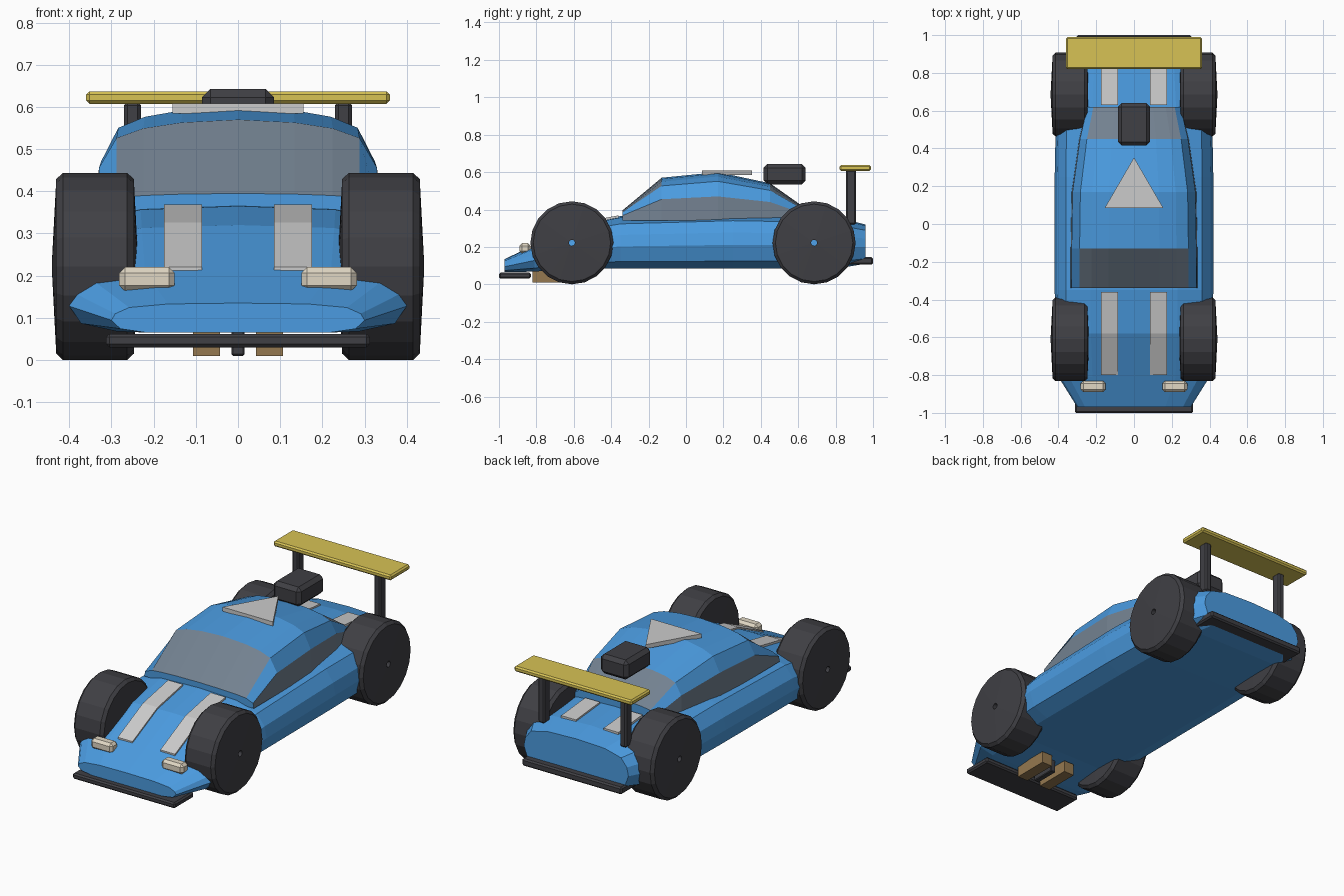
import bpy, bmesh, math

if "Cube" in bpy.data.objects:
    bpy.data.objects.remove(bpy.data.objects["Cube"])


def paint(name, rgb):
    m = bpy.data.materials.new(name)
    m.diffuse_color = (*rgb, 1)
    m.use_nodes = True
    m.node_tree.nodes["Principled BSDF"].inputs["Base Color"].default_value = m.diffuse_color
    return m


BLUE = paint("blue_paint", (0.07, 0.33, 0.75))
GLASS = paint("window_glass", (0.17, 0.22, 0.28))
DARK = paint("dark_rubber", (0.05, 0.05, 0.058))
YELLOW = paint("yellow_paint", (0.68, 0.54, 0.09))
CREAM = paint("lamp_cream", (0.75, 0.68, 0.55))
TAN = paint("tan_metal", (0.30, 0.19, 0.08))


def finish(name, bm, mats, loc=(0, 0, 0)):
    bmesh.ops.recalc_face_normals(bm, faces=bm.faces[:])
    me = bpy.data.meshes.new(name)
    bm.to_mesh(me)
    bm.free()
    for m in mats:
        me.materials.append(m)
    ob = bpy.data.objects.new(name, me)
    ob.location = loc
    bpy.context.collection.objects.link(ob)
    return ob


def loft(name, rings, mats, loc=(0, 0, 0), wrap=False, pick=None):
    """Skin closed rings of points; pick(segment, column) gives the material slot."""
    bm = bmesh.new()
    vs = [[bm.verts.new(p) for p in r] for r in rings]
    n, k = len(rings[0]), len(rings)
    for i in range(k if wrap else k - 1):
        a, b = vs[i], vs[(i + 1) % k]
        for j in range(n):
            f = bm.faces.new((a[j], a[(j + 1) % n], b[(j + 1) % n], b[j]))
            if pick:
                f.material_index = pick(i, j)
    if not wrap:
        bm.faces.new(vs[0])
        bm.faces.new(vs[-1])
    return finish(name, bm, mats, loc)


def section(y, w, z0, z1, shape):
    """Mirrored cross-section; the half shape runs from lower side to top centre."""
    half = [(x * w, y, z0 + t * (z1 - z0)) for x, t in shape]
    return half + [(-x, yy, z) for x, yy, z in reversed(half[:-1])]


def box(name, x, y, z, mat, bevel=0.008):
    """Bevelled box from x, y and z ranges."""
    bm = bmesh.new()
    bmesh.ops.create_cube(bm, size=1)
    size = [r[1] - r[0] for r in (x, y, z)]
    bmesh.ops.scale(bm, vec=size, verts=bm.verts[:])
    if bevel:
        bmesh.ops.bevel(bm, geom=bm.edges[:], offset=bevel, segments=1, affect='EDGES')
    return finish(name, bm, [mat] if mat else [], [(r[0] + r[1]) / 2 for r in (x, y, z)])


def span(s, a, b):
    return tuple(sorted((s * a, s * b)))


# Main body: stations of (y, half width, bottom, top)
BODY = [(-0.97, 0.30, 0.065, 0.135), (-0.81, 0.40, 0.068, 0.21), (-0.58, 0.415, 0.085, 0.32),
        (-0.35, 0.42, 0.085, 0.365), (0.25, 0.42, 0.085, 0.385), (0.50, 0.415, 0.085, 0.38),
        (0.84, 0.385, 0.09, 0.35), (0.96, 0.32, 0.11, 0.32)]
BODY_SHAPE = [(0.72, 0), (0.93, 0.13), (1, 0.42), (0.97, 0.64), (0.86, 0.85), (0.55, 0.97), (0, 1)]
loft("body", [section(*s, BODY_SHAPE) for s in BODY], [BLUE])


def body_top(y):
    for a, b in zip(BODY, BODY[1:]):
        if a[0] <= y <= b[0]:
            return a[3] + (b[3] - a[3]) * (y - a[0]) / (b[0] - a[0])
    return BODY[-1][3]


# Cabin with windscreen, side windows and rear window
CABIN = [(-0.34, 0.335, 0.34, 0.395), (-0.13, 0.335, 0.34, 0.57), (0.17, 0.33, 0.34, 0.60),
         (0.45, 0.29, 0.34, 0.54), (0.62, 0.25, 0.34, 0.42)]
CABIN_SHAPE = [(1, 0), (0.985, 0.5), (0.86, 0.81), (0.67, 0.91), (0.4, 0.97), (0, 1)]


def cabin_slot(seg, col):
    col = min(col, 9 - col)
    if col < 0:
        return 0
    if seg in (0, 3):
        return 0 if col == 1 else 1
    return 1 if col == 0 else 0


loft("cabin", [section(*s, CABIN_SHAPE) for s in CABIN], [BLUE, GLASS], pick=cabin_slot)

# Wheels: a closed profile of (x, radius) turned round the axle
TYRE = [(-0.102, 0.016), (-0.092, 0.207), (-0.076, 0.222), (0.076, 0.222), (0.092, 0.207), (0.102, 0.016)]
N = 20
for end, y in (("front", -0.61), ("rear", 0.685)):
    for side, s in (("left", -1), ("right", 1)):
        rings = [[(x, r * math.sin(2 * math.pi * i / N), -r * math.cos(2 * math.pi * i / N))
                  for i in range(N)] for x, r in TYRE]
        loft(f"{end}_{side}_wheel", rings, [DARK], (s * 0.339, y, 0.222), wrap=True)

# Stripes laid along the bonnet and the rear deck
for name, ys in (("bonnet_stripe", (-0.80, -0.58, -0.36)), ("rear_stripe", (0.63, 0.74, 0.84))):
    for s in (-1, 1):
        rings = []
        for y in ys:
            z = body_top(y)
            rings.append([(s * x, y, z + d) for x, d in
                          ((0.085, -0.012), (0.175, -0.012), (0.175, 0.006), (0.085, 0.006))])
        loft(name, rings, [])

# Triangular roof plate
tri = [(-0.155, 0.085), (0.155, 0.085), (0, 0.352)]
loft("roof_plate", [[(x, y, z) for x, y in tri] for z in (0.585, 0.608)], [])

# Air intake, rear wing, struts and bumpers
box("air_intake", (-0.085, 0.085), (0.415, 0.64), (0.535, 0.643), DARK, 0.02)
box("rear_wing", (-0.36, 0.36), (0.82, 0.99), (0.607, 0.637), YELLOW)
box("front_bumper", (-0.313, 0.313), (-1.0, -0.83), (0.03, 0.062), DARK)
box("rear_bumper", (-0.305, 0.305), (0.86, 1.0), (0.105, 0.145), DARK)
box("keel_block", (-0.016, 0.016), (-0.80, -0.66), (0.01, 0.09), DARK, 0.004)

# Mirrored small parts
for s in (-1, 1):
    box("wing_strut", span(s, 0.23, 0.27), (0.855, 0.91), (0.32, 0.612), DARK)
    box("headlight", span(s, 0.15, 0.282), (-0.89, -0.83), (0.163, 0.22), CREAM, 0.014)
    box("skid_plate", span(s, 0.043, 0.107), (-0.82, -0.62), (0.01, 0.075), TAN, 0)
